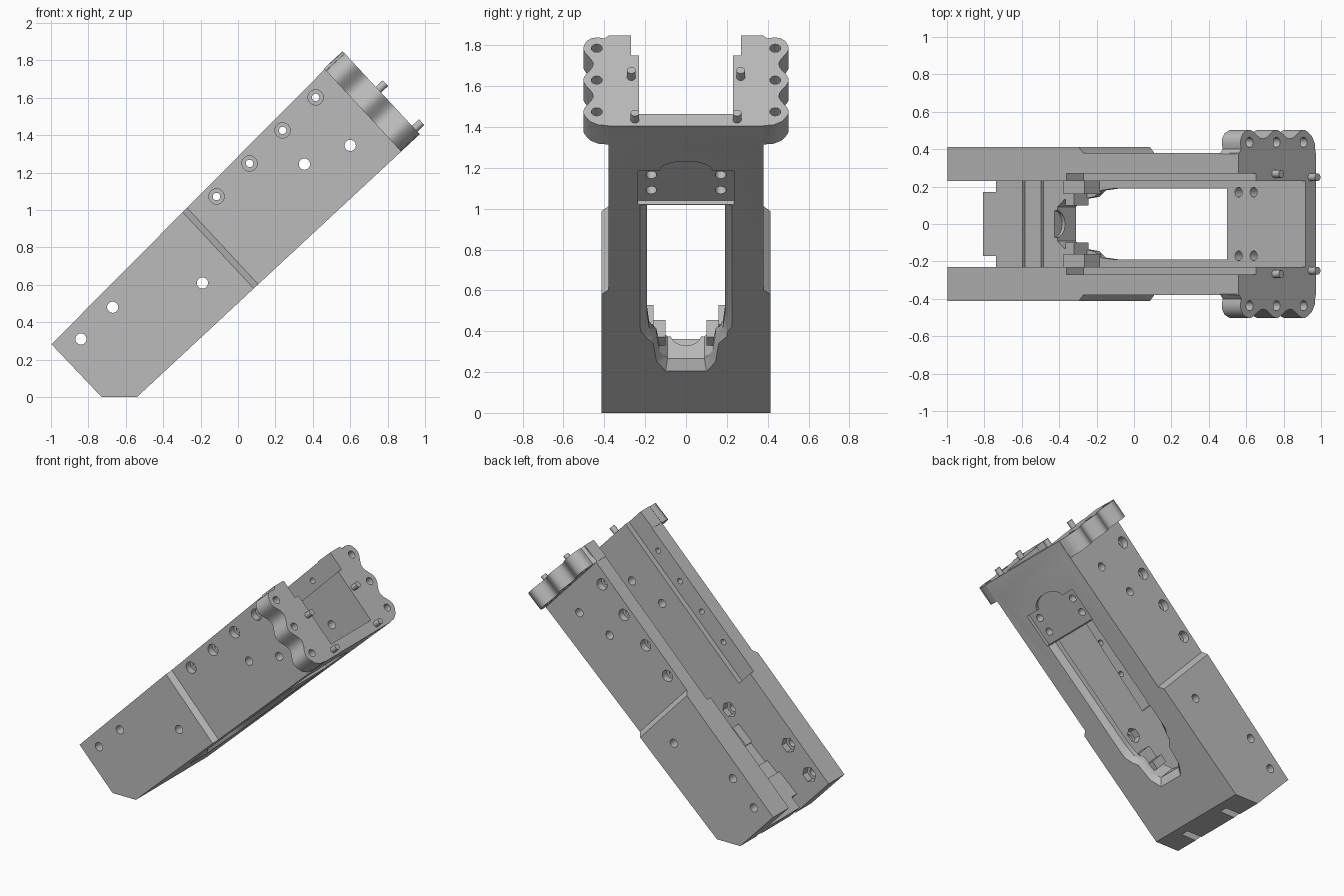
import bpy, bmesh, math
from mathutils import Matrix, Vector

if "Cube" in bpy.data.objects:
    bpy.data.objects.remove(bpy.data.objects["Cube"], do_unlink=True)

grey = bpy.data.materials.new("grey plastic")
grey.use_nodes = True
colour = (0.5, 0.5, 0.5, 1)
grey.diffuse_color = colour
grey.node_tree.nodes["Principled BSDF"].inputs["Base Color"].default_value = colour

# Tilted frame: u along the body, y across it, w up from its underside
ANGLE = math.radians(42.9)
C, S = math.cos(ANGLE), math.sin(ANGLE)
FRAME = Matrix(((C, 0, -S, -0.54), (0, 1, 0, 0), (S, 0, C, 0), (0, 0, 0, 1)))
INVERSE = FRAME.inverted()
LENGTH = 2.064


def prism(name, axis, pts, a, b, end_pts=None):
    """Extrude an outline along u, y or w; end_pts gives it a draft."""
    place = {"u": lambda p, t: (t, p[0], p[1]),
             "y": lambda p, t: (p[0], t, p[1]),
             "w": lambda p, t: (p[0], p[1], t)}[axis]
    bm = bmesh.new()
    low = [bm.verts.new(FRAME @ Vector(place(p, a))) for p in pts]
    high = [bm.verts.new(FRAME @ Vector(place(p, b))) for p in end_pts or pts]
    bm.faces.new(low)
    bm.faces.new(high)
    n = len(pts)
    for i in range(n):
        j = (i + 1) % n
        bm.faces.new((low[i], low[j], high[j], high[i]))
    bmesh.ops.recalc_face_normals(bm, faces=bm.faces)
    mesh = bpy.data.meshes.new(name)
    bm.to_mesh(mesh)
    bm.free()
    ob = bpy.data.objects.new(name, mesh)
    bpy.context.collection.objects.link(ob)
    mesh.materials.append(grey)
    return ob


def rect(a, b, c, d):
    return [(a, c), (b, c), (b, d), (a, d)]


def ring(a, b, r, n=24):
    return [(a + r * math.cos(math.tau * i / n), b + r * math.sin(math.tau * i / n))
            for i in range(n)]


def combine(target, tool, mode="DIFFERENCE"):
    mod = target.modifiers.new("combine", "BOOLEAN")
    mod.operation, mod.object, mod.solver = mode, tool, "EXACT"
    bpy.context.view_layer.objects.active = target
    bpy.ops.object.modifier_apply(modifier=mod.name)
    bpy.data.objects.remove(tool, do_unlink=True)


def cut(axis, pts, a, b, end_pts=None):
    combine(body, prism("cutter", axis, pts, a, b, end_pts))


def mirrored(half):
    return half + [(u, -y) for u, y in reversed(half)]


# Main body
body = prism("receiver_body", "y", [(-0.143, 0.518), (-0.139, 0.129), (0, 0),
             (LENGTH, 0), (LENGTH, 0.606)], -0.413, 0.413)

# Narrower front half with a sloped shoulder
for side in (-1, 1):
    slab = [(0.84, 0.425), (0.885, 0.38), (2.3, 0.38), (2.3, 0.6), (0.84, 0.6)]
    cut("w", [(u, side * y) for u, y in slab], -0.2, 0.9)

# Scalloped end flange
edge = [(0.36, 0), (0.43, 0.008), (0.47, 0.03)]
for i in range(29):
    w = 0.07 + 0.475 * i / 28
    edge.append((0.479 + 0.024 * math.cos(math.tau * (w - 0.095) / 0.2125), w))
edge += [(0.485, 0.57), (0.46, 0.588), (0.43, 0.592), (0.4, 0.585), (0.375, 0.606)]
flange = prism("flange", "u", edge + [(-y, w) for y, w in reversed(edge)], 1.928, LENGTH)
combine(body, flange, "UNION")

# Open channel with a stepped rear floor
cut("y", [(-0.4, 0.245), (0.14, 0.235), (0.14, 0.212), (0.25, 0.208), (0.25, 0.187),
          (0.418, 0.185), (0.418, 0.08), (2.3, 0.08), (2.3, 1), (-0.4, 1)], -0.23, 0.23)
# Rail rabbet along the top of the walls
cut("y", [(0.76, 0.42), (2.3, 0.479), (2.3, 1), (0.76, 1)], -0.27, 0.27)

# Bottom opening and its bevelled rim
opening = mirrored([(0.35, 0.09), (0.4, 0.13), (0.52, 0.145), (0.57, 0.18),
                    (0.67, 0.19), (1.49, 0.19)])
rim = mirrored([(0.3, 0.1), (0.37, 0.145), (0.5, 0.16), (0.55, 0.2),
                (0.62, 0.225), (1.495, 0.225)])
cut("w", opening, -0.1, 0.3)
grow = [(o[0] + 1.5 * (r[0] - o[0]), o[1] + 1.5 * (r[1] - o[1])) for o, r in zip(opening, rim)]
cut("w", grow, -0.02, 0.04, opening)

# Rounded notch in the rear floor, and slots at its back end
cut("u", ring(0, 0.2, 0.075), 0.33, 0.6)
for side in (-1, 1):
    cut("w", rect(-0.4, -0.05, side * 0.17, side * 0.23), -0.2, 0.4)

# Latch recess under the front end
dome = [(1.74 + 0.07 * math.sin(math.pi * i / 16), 0.13 * math.cos(math.pi * i / 16))
        for i in range(17)]
cut("w", [(1.5, 0.235), (1.74, 0.235)] + dome + [(1.74, -0.235), (1.5, -0.235)], -0.1, 0.025)
for u in (1.575, 1.685):
    for y in (-0.17, 0.17):
        cut("w", ring(u, y, 0.026), -0.1, 0.2)


# Cross holes through both walls
def local(x, z):
    p = INVERSE @ Vector((x, 0, z))
    return p.x, p.z


rear_holes = [(-0.84, 0.31), (-0.67, 0.48), (-0.19, 0.61)]
for x, z in rear_holes + [(0.355, 1.245), (0.6, 1.345)]:
    cut("y", ring(*local(x, z), 0.03), -0.7, 0.7)
for x, z in rear_holes:
    cut("y", ring(*local(x, z), 0.055, 6), -0.28, -0.2)
for i in range(4):
    u, w = local(-0.115 + 0.1767 * i, 1.072 + 0.1767 * i)
    cut("y", ring(u, w, 0.02), -0.7, 0.7)
    for side in (-1, 1):
        cut("y", ring(u, w, 0.041), side * 0.33, side * 0.45)

# Flange bolt holes
for w in (0.095, 0.307, 0.52):
    for y in (-0.437, 0.437):
        cut("u", ring(y, w, 0.027), 1.85, 2.2)

parts = [body]
for side, label in ((-1, "right"), (1, "left")):
    # Locating pins on the end face
    for y, w, level in ((0.25, 0.04, "lower"), (0.268, 0.325, "upper")):
        parts.append(prism(f"{label}_{level}_pin", "u", ring(side * y, w, 0.021), 2.0, 2.115))
    # Stepped guides beside the rear of the opening
    parts.append(prism(f"{label}_inner_guide", "y", rect(0.41, 0.47, 0.07, 0.185),
                       side * 0.1, side * 0.165))
    parts.append(prism(f"{label}_outer_guide", "y", rect(0.41, 0.56, 0.07, 0.2),
                       side * 0.16, side * 0.231))

for ob in parts:
    bpy.ops.object.select_all(action="DESELECT")
    ob.select_set(True)
    bpy.context.view_layer.objects.active = ob
    bpy.ops.object.shade_smooth_by_angle(angle=math.radians(30))
